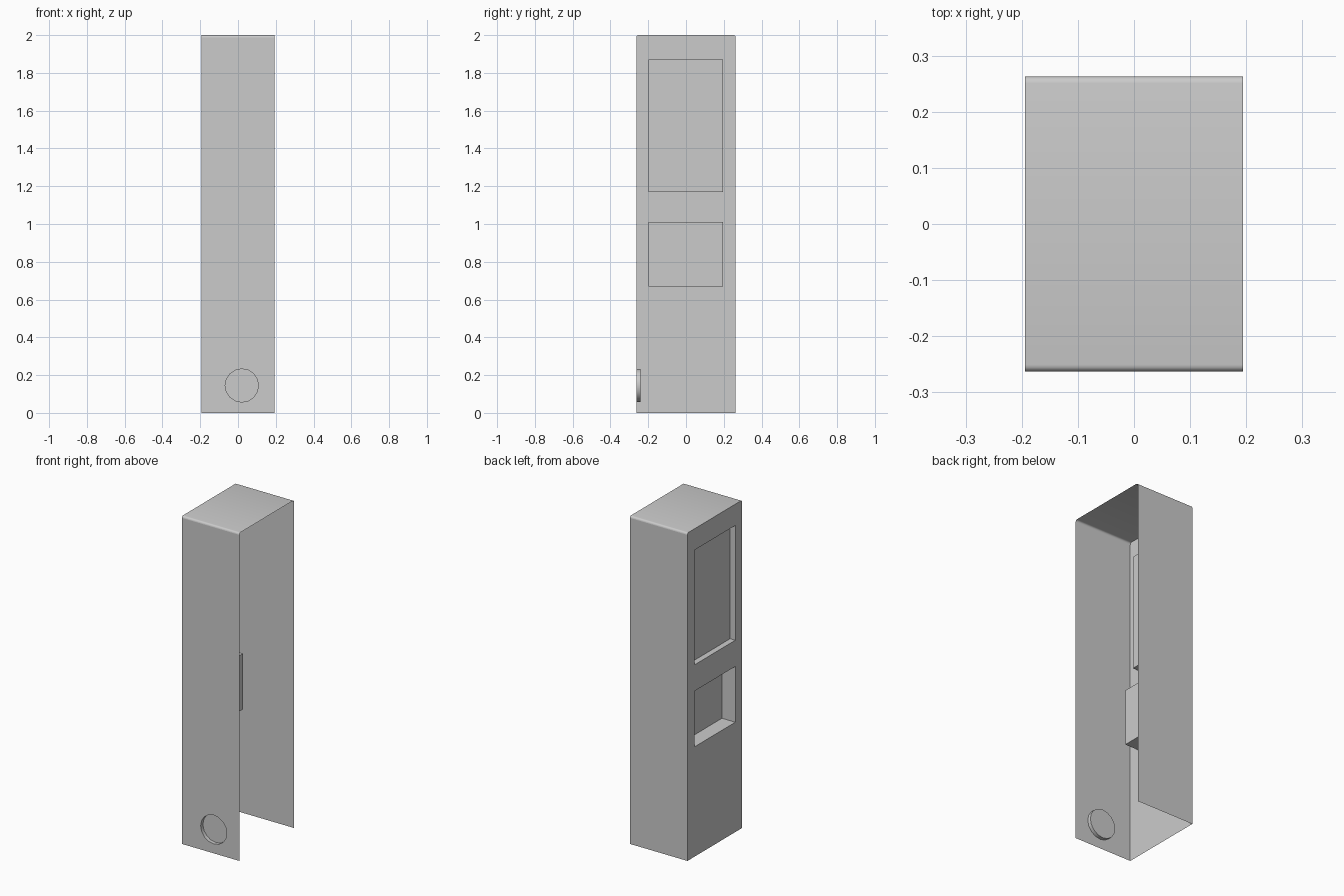
import bpy, bmesh
from math import sin, cos, pi
from mathutils import Vector

cube = bpy.data.objects.get("Cube")
if cube:
    bpy.data.objects.remove(cube, do_unlink=True)

W, D, H, R = 0.194, 0.263, 2.0, 0.012   # half width, half depth, height, bend radius

paint = bpy.data.materials.new("grey_paint")
paint.use_nodes = True
grey = (0.6, 0.6, 0.6, 1)
paint.diffuse_color = grey
paint.node_tree.nodes["Principled BSDF"].inputs["Base Color"].default_value = grey


def finish(bm, name, outward):
    """Orient the sheet outward and turn it into a smooth-shaded object."""
    bmesh.ops.recalc_face_normals(bm, faces=bm.faces)
    total = sum((f.normal * f.calc_area() for f in bm.faces), Vector())
    if total.dot(Vector(outward)) < 0:
        bmesh.ops.reverse_faces(bm, faces=bm.faces)
    mesh = bpy.data.meshes.new(name)
    bm.to_mesh(mesh)
    bm.free()
    mesh.materials.append(paint)
    obj = bpy.data.objects.new(name, mesh)
    bpy.context.collection.objects.link(obj)
    bpy.ops.object.select_all(action='DESELECT')
    obj.select_set(True)
    bpy.context.view_layer.objects.active = obj
    bpy.ops.object.shade_smooth_by_angle(angle=pi / 6)


def loop_edges(bm, points):
    verts = [bm.verts.new(p) for p in points]
    return verts, [bm.edges.new((v, verts[i - 1])) for i, v in enumerate(verts)]


def sheet(name, outline, recesses, outward):
    """Flat panel whose openings are pressed inward into closed pockets."""
    bm = bmesh.new()
    edges = loop_edges(bm, outline)[1]
    pockets = []
    for points, depth in recesses:
        rim, rim_edges = loop_edges(bm, points)
        edges += rim_edges
        pockets.append((rim, depth))
    normal = Vector(outward)
    bmesh.ops.triangle_fill(bm, use_beauty=True, edges=edges, normal=normal)
    for rim, depth in pockets:
        floor = [bm.verts.new(v.co - normal * depth) for v in rim]
        for i in range(len(rim)):
            bm.faces.new((rim[i - 1], rim[i], floor[i], floor[i - 1]))
        bm.faces.new(floor)
    finish(bm, name, outward)


def bend(side):
    """Rounded top corner in (y, z), from the wall up to the top."""
    return [(side * (D - R + R * cos(a)), H - R + R * sin(a))
            for a in (i * pi / 8 for i in range(5))]


def rect(y0, y1, z0, z1):
    return [(-W, y0, z0), (-W, y1, z0), (-W, y1, z1), (-W, y0, z1)]


# Top with bent front and back edges
profile = bend(-1) + bend(1)[::-1]
bm = bmesh.new()
rows = [[bm.verts.new((x, y, z)) for y, z in profile] for x in (-W, W)]
for i in range(len(profile) - 1):
    bm.faces.new((rows[0][i], rows[1][i], rows[1][i + 1], rows[0][i + 1]))
finish(bm, "top_panel", (0, 0, 1))


# Front with a round pocket, and plain back
def wall(y):
    return [(-W, y, 0), (W, y, 0), (W, y, H - R), (-W, y, H - R)]


circle = [(0.02 + 0.088 * cos(i * pi / 8), -D, 0.145 + 0.088 * sin(i * pi / 8))
          for i in range(16)]
sheet("front_panel", wall(-D), [(circle, 0.022)], (0, -1, 0))
sheet("back_panel", wall(D), [], (0, 1, 0))

# Side with a shallow upper and a deep lower pocket; the other side and base stay open
side_outline = [(-W, y, z) for y, z in [(-D, 0)] + profile + [(D, 0)]]
sheet("recessed_side_panel", side_outline,
      [(rect(-0.198, 0.196, 1.17, 1.87), 0.035),
       (rect(-0.198, 0.196, 0.67, 1.01), 0.09)], (-1, 0, 0))
